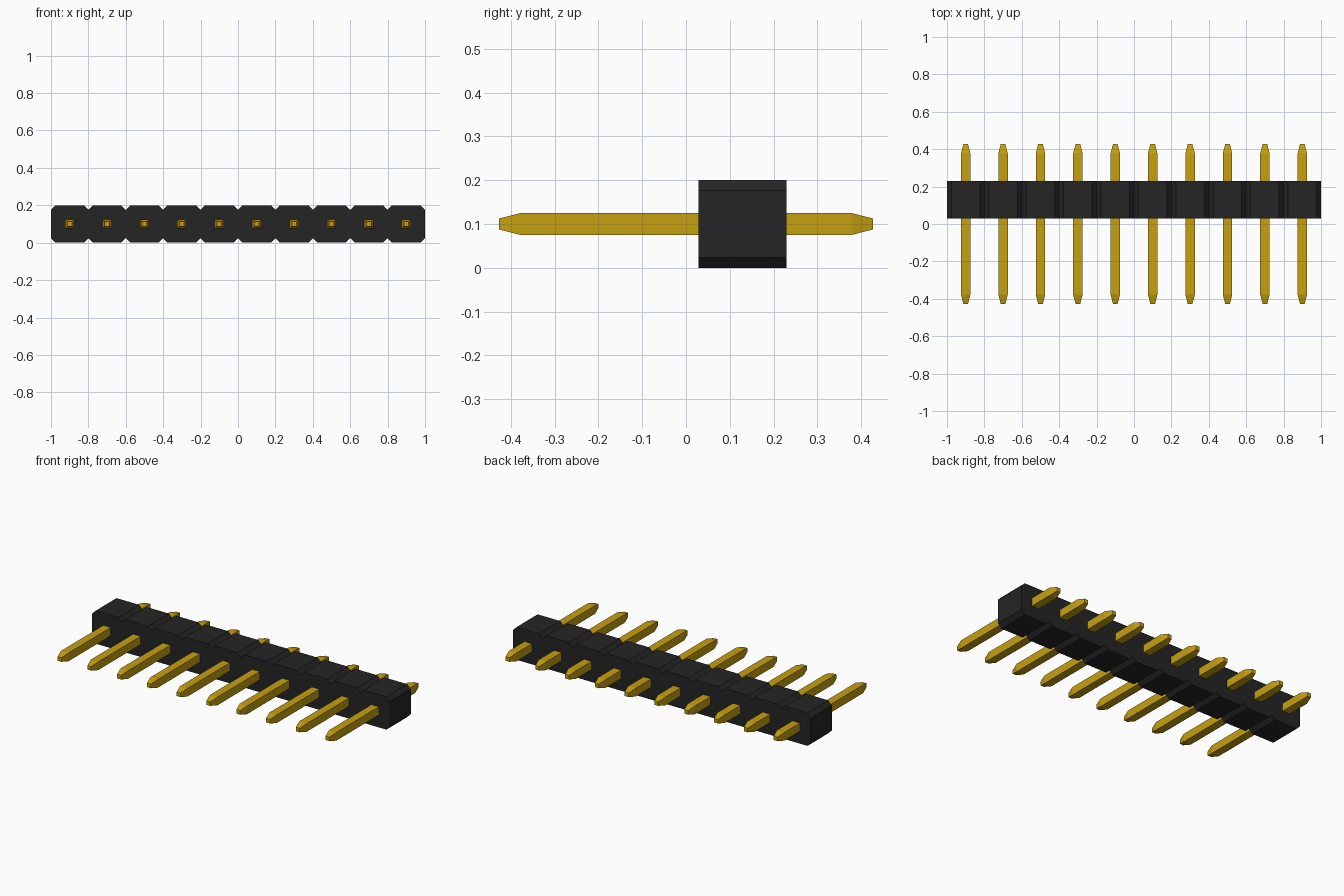
import bpy
import bmesh

cube = bpy.data.objects.get("Cube")
if cube:
    bpy.data.objects.remove(cube, do_unlink=True)

PINS = 10
PITCH = 0.2
MID_Z = 0.1
BACK, FRONT = 0.229, 0.029     # housing extent along y
CHAMFER = 0.024


def material(name, rgb):
    mat = bpy.data.materials.new(name)
    mat.use_nodes = True
    mat.diffuse_color = (*rgb, 1)
    mat.node_tree.nodes["Principled BSDF"].inputs["Base Color"].default_value = (*rgb, 1)
    return mat


def add_object(name, bm, mat):
    bmesh.ops.recalc_face_normals(bm, faces=bm.faces)
    mesh = bpy.data.meshes.new(name)
    bm.to_mesh(mesh)
    bm.free()
    mesh.materials.append(mat)
    obj = bpy.data.objects.new(name, mesh)
    bpy.context.collection.objects.link(obj)
    return obj


black = material("black plastic", (0.018, 0.018, 0.018))
gold = material("gold metal", (0.56, 0.35, 0.005))

# Housing: a row of chamfered squares joined in one outline, extruded along y
top = []
for i in range(PINS):
    x0 = -1 + i * PITCH
    x1 = x0 + PITCH
    top += [(x0, PITCH - CHAMFER), (x0 + CHAMFER, PITCH), (x1 - CHAMFER, PITCH)]
top.append((1, PITCH - CHAMFER))
bottom = [(x, PITCH - z) for x, z in reversed(top)]

bm = bmesh.new()
face = bm.faces.new([bm.verts.new((x, FRONT, z)) for x, z in top + bottom])
extruded = bmesh.ops.extrude_face_region(bm, geom=[face], use_keep_orig=True)
moved = [v for v in extruded["geom"] if isinstance(v, bmesh.types.BMVert)]
bmesh.ops.translate(bm, verts=moved, vec=(0, BACK - FRONT, 0))
add_object("housing", bm, black)

# Pin: square bar with tapered tips, built from square rings along y
bm = bmesh.new()
rings = []
for y, half in [(-0.427, 0.0125), (-0.378, 0.025), (0.378, 0.025), (0.427, 0.0125)]:
    corners = [(-half, -half), (half, -half), (half, half), (-half, half)]
    rings.append([bm.verts.new((x, y, z)) for x, z in corners])
for a, b in zip(rings, rings[1:]):
    for k in range(4):
        n = (k + 1) % 4
        bm.faces.new((a[k], a[n], b[n], b[k]))
bm.faces.new(rings[0])
bm.faces.new(rings[-1])
pin = add_object("pin_1", bm, gold)

# Repeat the pin along the row
for i in range(PINS):
    if i:
        pin = bpy.data.objects.new(f"pin_{i + 1}", pin.data)
        bpy.context.collection.objects.link(pin)
    pin.location = (-1 + PITCH * (i + 0.5), 0, MID_Z)
